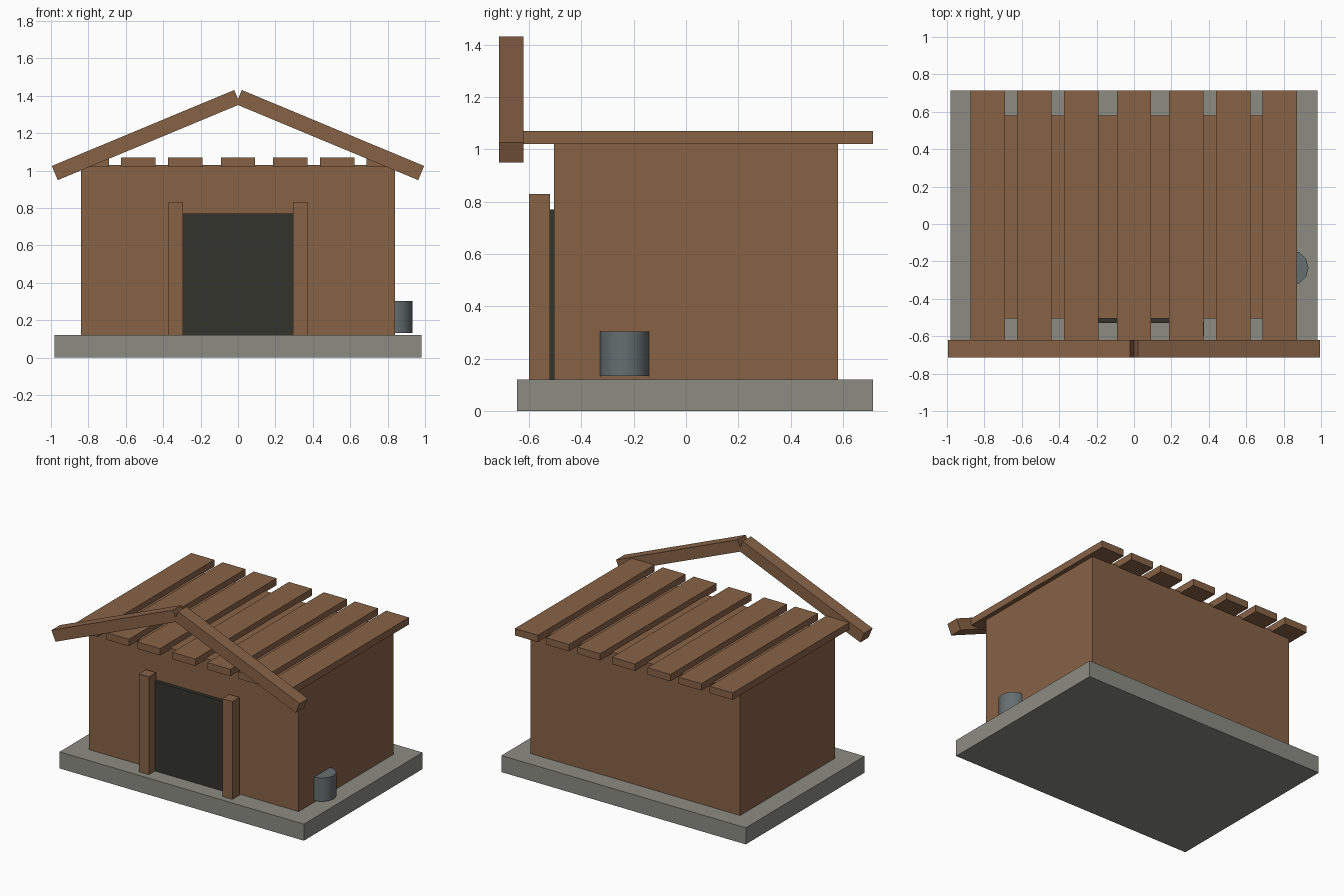
import bpy
import math
from mathutils import Vector

default = bpy.data.objects.get("Cube")
if default:
    bpy.data.objects.remove(default, do_unlink=True)


def material(name, rgb):
    m = bpy.data.materials.new(name)
    m.use_nodes = True
    m.diffuse_color = (*rgb, 1)
    m.node_tree.nodes["Principled BSDF"].inputs["Base Color"].default_value = (*rgb, 1)
    return m


WOOD = material("brown wood", (0.245, 0.123, 0.062))
STONE = material("grey stone", (0.263, 0.263, 0.224))
DARK = material("dark doorway", (0.034, 0.034, 0.026))
METAL = material("blue grey metal", (0.13, 0.156, 0.165))


def box(name, low, high, mat, tilt=0):
    """Box between two corners, tilted about its own centre around y."""
    low, high = Vector(low), Vector(high)
    bpy.ops.mesh.primitive_cube_add(size=1, location=(low + high) / 2)
    ob = bpy.context.object
    ob.name = name
    ob.scale = high - low
    ob.rotation_euler.y = tilt
    ob.data.materials.append(mat)
    return ob


# Slab and cabin body
box("base_slab", (-0.98, -0.645, 0), (0.98, 0.715, 0.12), STONE)
box("cabin_walls", (-0.84, -0.505, 0.12), (0.84, 0.58, 1.03), WOOD)

# Doorway with a post on each side
box("doorway", (-0.3, -0.53, 0.12), (0.3, -0.5, 0.77), DARK)
for side, x in (("left", 0.335), ("right", -0.335)):
    box(side + "_door_post", (x - 0.04, -0.6, 0.12), (x + 0.04, -0.52, 0.83), WOOD)

# Roof planks
for i, x in enumerate((-0.783, -0.533, -0.283, 0, 0.28, 0.53, 0.78)):
    box(f"roof_plank_{i + 1}", (x - 0.092, -0.62, 1.02), (x + 0.092, 0.715, 1.07), WOOD)

# Sloping gable beams
for side, s in (("left", 1), ("right", -1)):
    x, z, half = s * 0.492, 1.19, 0.528
    box(side + "_gable_beam", (x - half, -0.715, z - 0.041),
        (x + half, -0.62, z + 0.041), WOOD, s * math.radians(22.6))

# Barrel against the left wall
bpy.ops.mesh.primitive_cylinder_add(vertices=12, radius=0.095, depth=0.17,
                                    location=(0.838, -0.235, 0.218))
barrel = bpy.context.object
barrel.name = "barrel"
barrel.data.materials.append(METAL)
bpy.ops.object.shade_smooth_by_angle(angle=math.radians(35))
